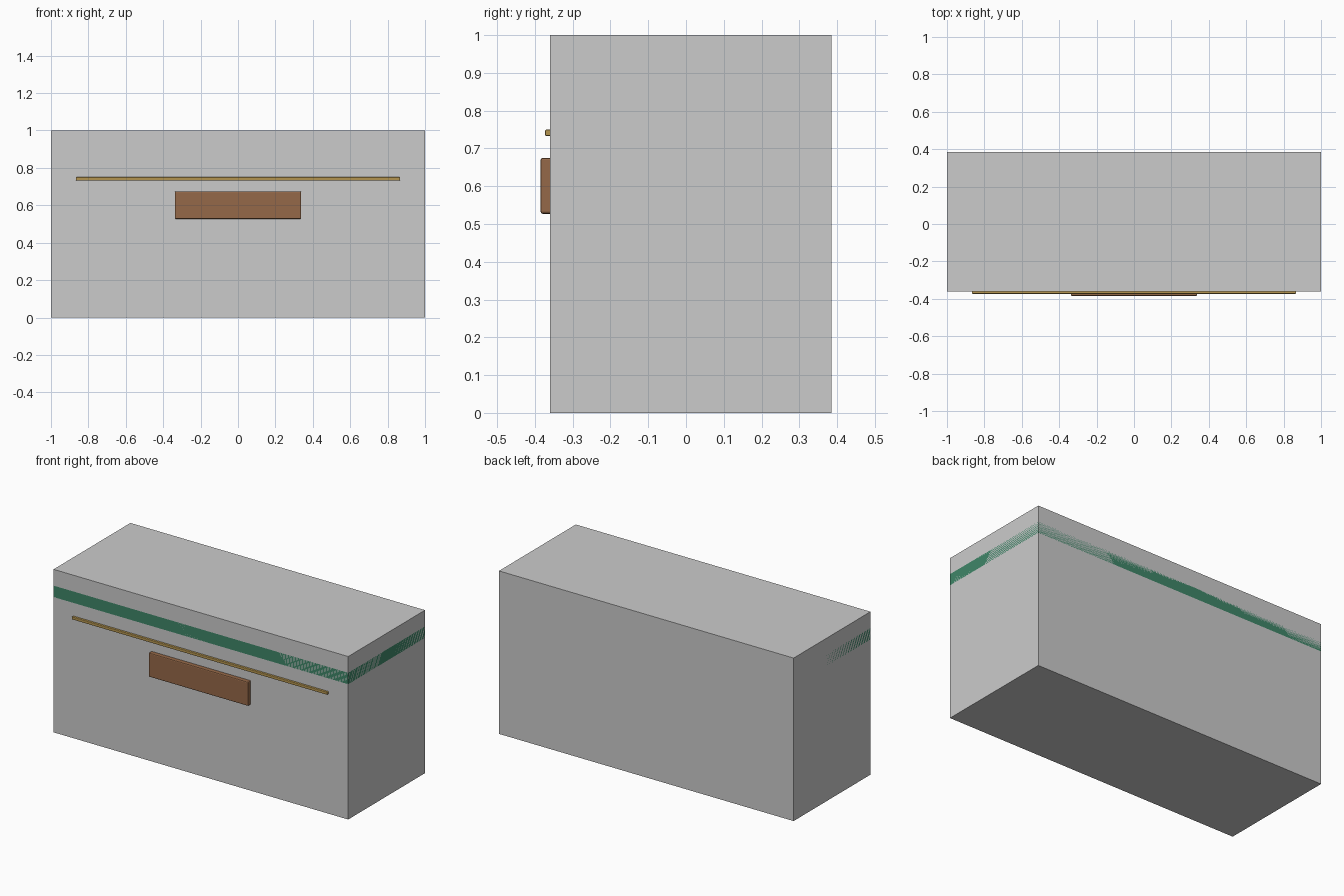
import bpy

if "Cube" in bpy.data.objects:
    bpy.data.objects.remove(bpy.data.objects["Cube"])


def material(name, rgb):
    m = bpy.data.materials.new(name)
    m.diffuse_color = (*rgb, 1)
    m.use_nodes = True
    m.node_tree.nodes["Principled BSDF"].inputs["Base Color"].default_value = m.diffuse_color
    return m


def box(name, lo, hi, mat=None, bevel=0):
    """Axis-aligned box between two corners, with optional rounded edges."""
    bpy.ops.mesh.primitive_cube_add(
        size=1, location=[(a + b) / 2 for a, b in zip(lo, hi)])
    ob = bpy.context.object
    ob.name = name
    ob.scale = [b - a for a, b in zip(lo, hi)]
    bpy.ops.object.transform_apply(location=False, rotation=False, scale=True)
    if mat:
        ob.data.materials.append(mat)
    if bevel:
        mod = ob.modifiers.new("Bevel", 'BEVEL')
        mod.width = bevel
        mod.segments = 2
    return ob


wood = material("wood", (0.30, 0.14, 0.065))
gold = material("gold", (0.46, 0.30, 0.08))
green = material("green", (0.05, 0.24, 0.14))
dark_wood = material("dark_wood", (0.36, 0.17, 0.07))

FRONT, BACK = -0.36, 0.385

# Main block
box("body", (-1, FRONT, 0), (1, BACK, 1))

# Painted band and inset base, both flush with the body surface
box("green_band", (-1, FRONT, 0.83), (1, BACK, 0.90), green)
box("base_panel", (-0.93, FRONT + 0.07, 0), (0.93, BACK - 0.07, 0.05), dark_wood)

# Raised front details
box("trim_strip", (-0.867, -0.373, 0.733), (0.867, -0.347, 0.750), gold, 0.003)
box("front_plaque", (-0.338, -0.385, 0.527), (0.338, -0.335, 0.675), wood, 0.006)
